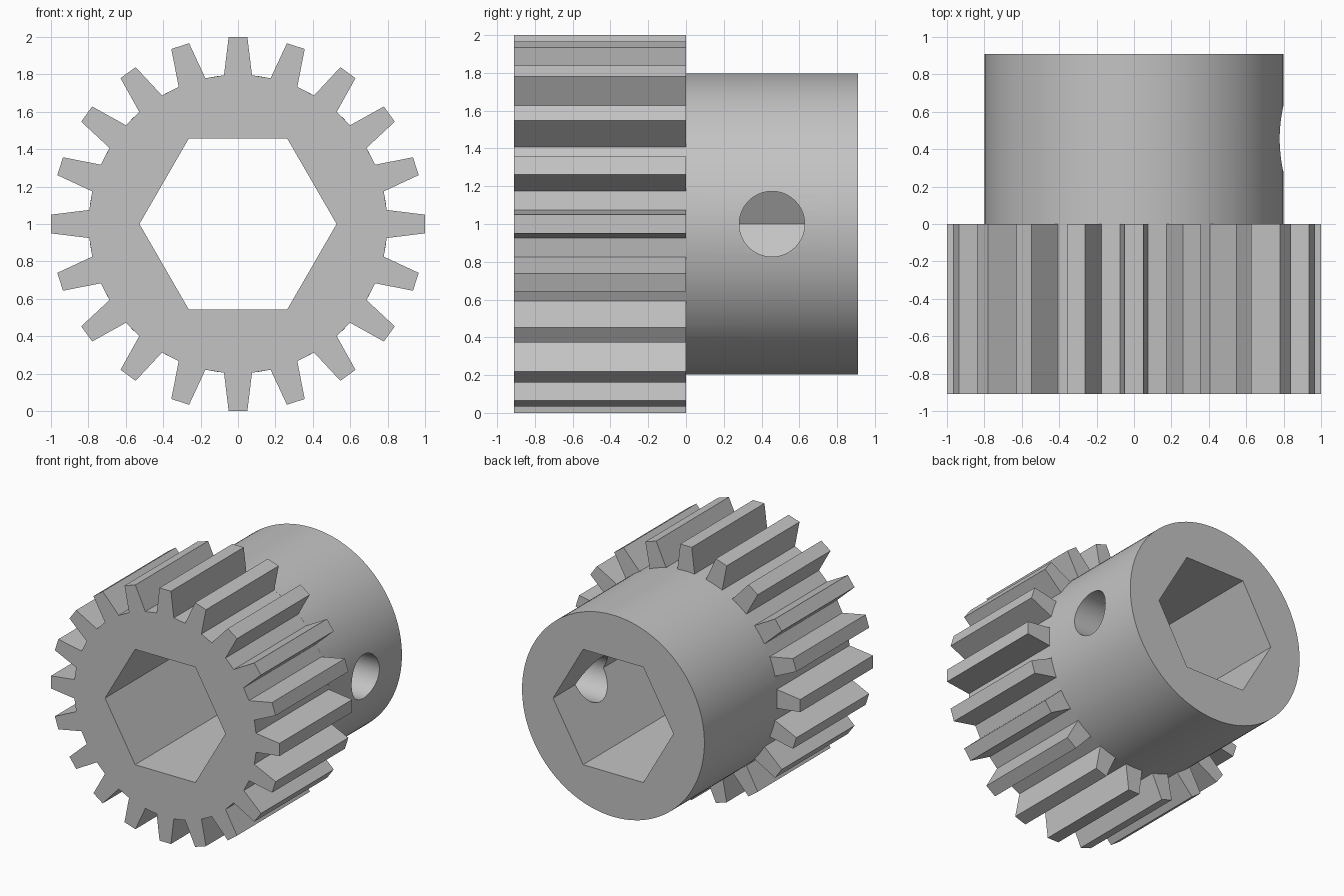
import bpy, bmesh
from math import pi, cos, sin, radians
from mathutils import Matrix, Vector

default = bpy.data.objects.get("Cube")
if default:
    bpy.data.objects.remove(default, do_unlink=True)

TEETH = 20
ROOT_R = 0.798
HALF_LEN = 0.91
CENTRE_Z = 1.0

steel = bpy.data.materials.new("grey steel")
steel.use_nodes = True
colour = (0.55, 0.55, 0.55, 1)
steel.diffuse_color = colour
steel.node_tree.nodes["Principled BSDF"].inputs["Base Color"].default_value = colour


def prism(name, outline, start, end):
    """Extrude an (x, z) outline along y, around the shaft axis."""
    bm = bmesh.new()
    face = bm.faces.new([bm.verts.new((x, start, z + CENTRE_Z)) for x, z in outline])
    moved = bmesh.ops.extrude_face_region(bm, geom=[face])["geom"]
    bmesh.ops.translate(bm, vec=(0, end - start, 0),
                        verts=[v for v in moved if isinstance(v, bmesh.types.BMVert)])
    bmesh.ops.recalc_face_normals(bm, faces=bm.faces)
    mesh = bpy.data.meshes.new(name)
    bm.to_mesh(mesh)
    bm.free()
    mesh.materials.append(steel)
    obj = bpy.data.objects.new(name, mesh)
    bpy.context.collection.objects.link(obj)
    return obj


def polygon(radius, sides):
    return [(radius * cos(2 * pi * i / sides), radius * sin(2 * pi * i / sides))
            for i in range(sides)]


def boolean(target, other, operation):
    """Apply a boolean and discard the second solid."""
    bpy.context.view_layer.objects.active = target
    mod = target.modifiers.new(operation.lower(), "BOOLEAN")
    mod.operation, mod.solver, mod.object = operation, "EXACT", other
    bpy.ops.object.modifier_apply(modifier=mod.name)
    bpy.data.objects.remove(other, do_unlink=True)


# Toothed section: one tapered tooth repeated around the axis
tooth = [Vector(p) for p in ((-0.075, 0.795), (-0.05, 1), (0.05, 1), (0.075, 0.795))]
outline = []
for i in range(TEETH):
    turn = Matrix.Rotation(-2 * pi * i / TEETH, 2)
    outline += [turn @ p for p in tooth]
gear = prism("pinion_gear", outline, -HALF_LEN, 0)

# Plain round hub behind the teeth
boolean(gear, prism("hub", polygon(ROOT_R, 128), 0, HALF_LEN), "UNION")

# Hexagonal shaft bore through the whole length
boolean(gear, prism("hex_bore", polygon(0.527, 6), -1.2, 1.2), "DIFFERENCE")

# Set screw hole through one wall of the hub
pin = prism("screw_hole", polygon(0.173, 64), 0.2, 1.2)
pin.data.transform(Matrix.Translation((0, HALF_LEN / 2, CENTRE_Z))
                   @ Matrix.Rotation(-pi / 2, 4, "Z")
                   @ Matrix.Translation((0, 0, -CENTRE_Z)))
boolean(gear, pin, "DIFFERENCE")

# Smooth the round surfaces, keep tooth and bore edges crisp
bpy.ops.object.select_all(action="DESELECT")
gear.select_set(True)
bpy.context.view_layer.objects.active = gear
bpy.ops.object.shade_smooth_by_angle(angle=radians(8))
